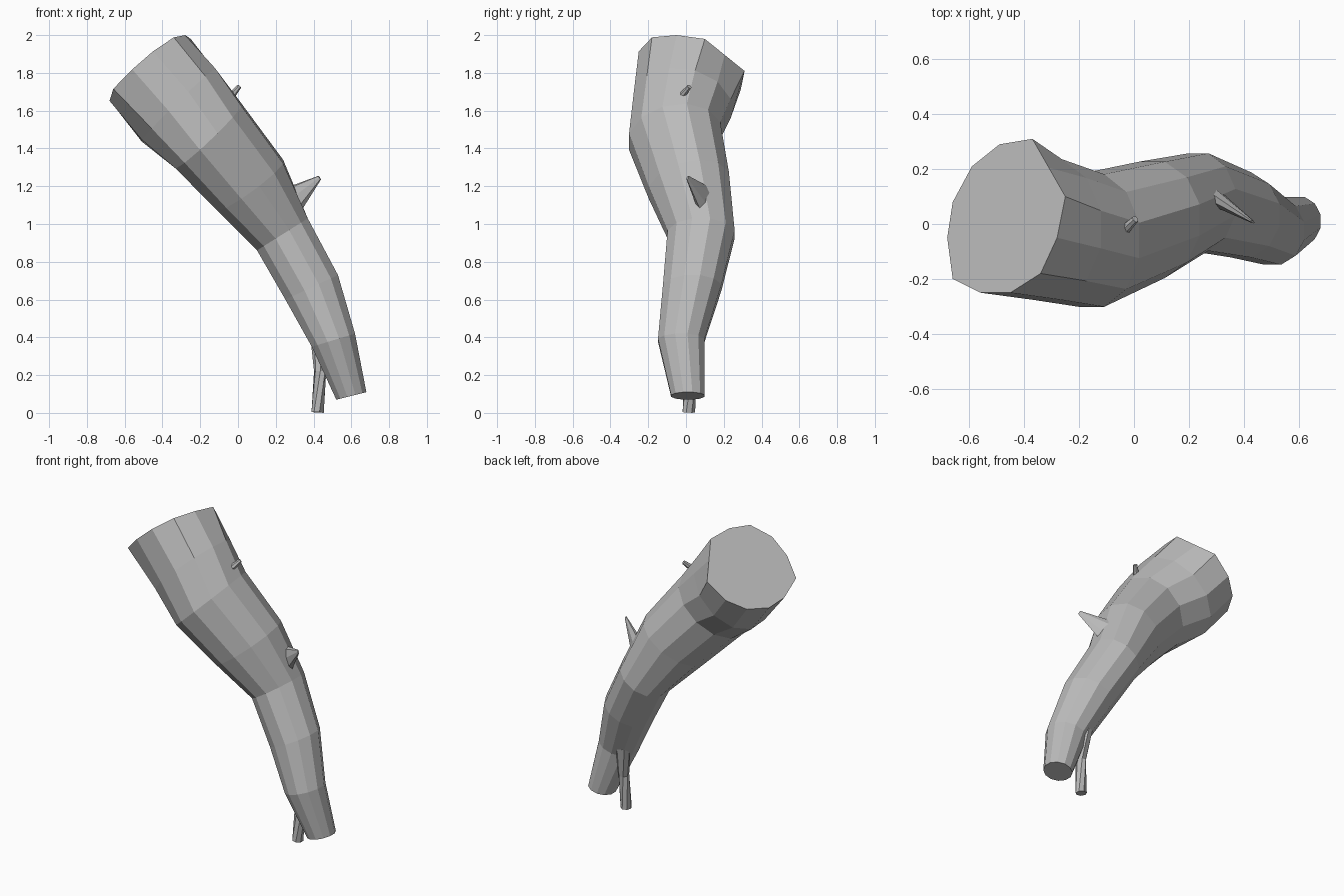
import bpy, bmesh
from math import sin, cos, radians
from mathutils import Vector

if "Cube" in bpy.data.objects:
    bpy.data.objects.remove(bpy.data.objects["Cube"])

grey = bpy.data.materials.new("bark grey")
grey.use_nodes = True
grey.diffuse_color = (0.5, 0.5, 0.5, 1)
grey.node_tree.nodes["Principled BSDF"].inputs["Base Color"].default_value = (0.5, 0.5, 0.5, 1)


def loft(name, rings):
    """Skin a list of equal-length point rings and close both ends."""
    bm = bmesh.new()
    loops = [[bm.verts.new(p) for p in ring] for ring in rings]
    n = len(loops[0])
    for a, b in zip(loops, loops[1:]):
        for i in range(n):
            j = (i + 1) % n
            bm.faces.new((a[i], a[j], b[j], b[i]))
    bm.faces.new(loops[0])
    bm.faces.new(loops[-1])
    bmesh.ops.recalc_face_normals(bm, faces=bm.faces)
    mesh = bpy.data.meshes.new(name)
    bm.to_mesh(mesh)
    bm.free()
    mesh.materials.append(grey)
    obj = bpy.data.objects.new(name, mesh)
    bpy.context.collection.objects.link(obj)
    return obj


def trunk_ring(left, right, y, ry, tilt):
    """Slanted oval spanning two side points (x, z), with depth ry about y."""
    a, b = Vector((left[0], y, left[1])), Vector((right[0], y, right[1]))
    mid, u, v = (a + b) / 2, (b - a) / 2 * 1.03, Vector((0, ry * 1.02, tilt))
    angles = [radians(15 + 30 * k) for k in range(12)]
    return [mid + u * cos(t) + v * sin(t) for t in angles]


def twig(name, path, sides=7, flat=1.0):
    """Tapered branch through (point, radius) pairs; flat narrows its width."""
    pts = [Vector(p) for p, r in path]
    rings = []
    for i, (p, r) in enumerate(path):
        d = (pts[min(i + 1, len(pts) - 1)] - pts[max(i - 1, 0)]).normalized()
        side = d.cross(Vector((0, 0, 1))).normalized()
        up = side.cross(d)
        rings.append([pts[i] + side * cos(t) * r * flat + up * sin(t) * r
                      for t in (radians(360 * k / sides) for k in range(sides))])
    return loft(name, rings)


# Sawn upper end: uneven outline lying on a sloping plane
outline = [(-.25, .10), (-.31, .205), (-.37, .31), (-.49, .29), (-.59, .21), (-.66, .08),
           (-.68, -.05), (-.66, -.20), (-.56, -.25), (-.45, -.25), (-.34, -.18), (-.28, -.05)]
cut_end = [Vector((x, y, 2 + .87 * (x + .28) - .31 * (y + .05))) for x, y in outline]

# Bent, tapering trunk
loft("trunk", [
    cut_end,
    trunk_ring((-.51, 1.44), (-.12, 1.82), -.02, .26, -.02),
    trunk_ring((-.33, 1.30), (.02, 1.63), -.06, .245, .03),
    trunk_ring((-.11, 1.08), (.24, 1.33), .015, .215, .04),
    trunk_ring((.10, .86), (.37, 1.03), .08, .18, 0),
    trunk_ring((.25, .60), (.53, .73), .033, .157, 0),
    trunk_ring((.39, .35), (.62, .42), -.025, .125, 0),
    trunk_ring((.52, .07), (.68, .11), .01, .09, 0),
])

# Side branches
twig("lower_branch", [((.43, .05, .42), .05), ((.435, .025, .22), .033), ((.423, .015, .003), .034)])
twig("thorn", [((.28, .105, 1.12), .085), ((.432, .008, 1.245), .013)], flat=.4)
twig("upper_twig", [((-.06, -.045, 1.65), .024), ((.005, .018, 1.727), .013)])
